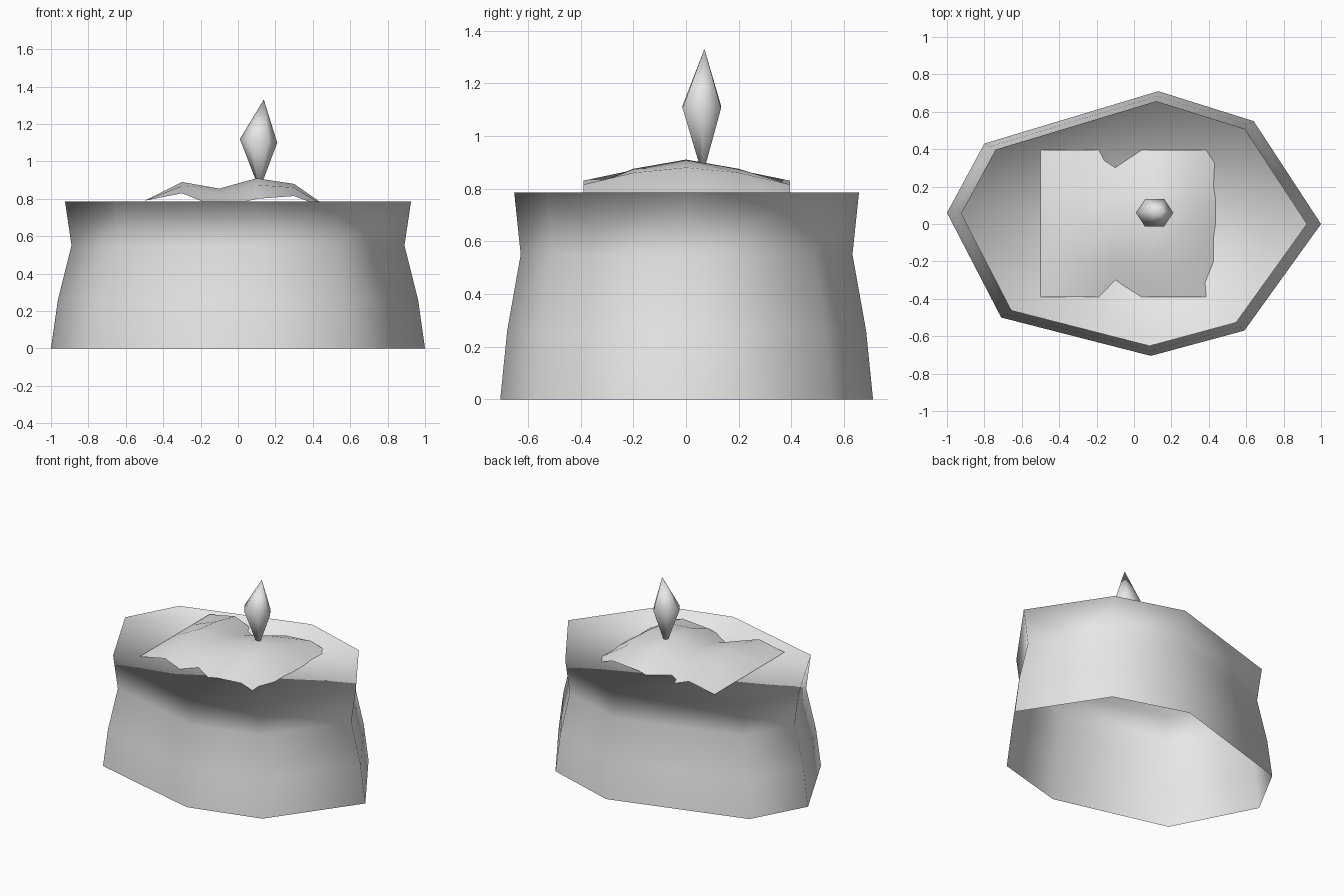
import bpy, bmesh
from mathutils import Vector

if "Cube" in bpy.data.objects:
    bpy.data.objects.remove(bpy.data.objects["Cube"], do_unlink=True)

# single plain material
grey = bpy.data.materials.new("light_grey")
grey.use_nodes = True
colour = (0.8, 0.8, 0.8, 1)
grey.diffuse_color = colour
grey.node_tree.nodes["Principled BSDF"].inputs["Base Color"].default_value = colour


def finish(bm, name):
    """Turn a bmesh into a smooth shaded, coloured object."""
    for face in bm.faces:
        face.smooth = True
    mesh = bpy.data.meshes.new(name)
    bm.to_mesh(mesh)
    bm.free()
    mesh.materials.append(grey)
    obj = bpy.data.objects.new(name, mesh)
    bpy.context.collection.objects.link(obj)
    return obj


def bridge(bm, lower, upper):
    """Join two closed loops of vertices with quads."""
    n = len(lower)
    for i in range(n):
        j = (i + 1) % n
        bm.faces.new((lower[i], lower[j], upper[j], upper[i]))


# body: irregular eight-sided outline, pinched below the rim, open underneath
outline = [(1, 0), (0.64, 0.55), (0.13, 0.71), (-0.8, 0.43),
           (-1, 0.06), (-0.71, -0.5), (0.09, -0.705), (0.59, -0.57)]
levels = [(0, 1), (0.26, 0.963), (0.55, 0.89), (0.785, 0.925)]
bm = bmesh.new()
rings = [[bm.verts.new((x * s, y * s, z)) for x, y in outline] for z, s in levels]
for lower, upper in zip(rings, rings[1:]):
    bridge(bm, lower, upper)
# the lid faces inward so its shading dishes toward the middle
bm.faces.new(rings[-1][::-1])
finish(bm, "body")

# wavy sheet on the lid: height rows by distance from the centre line
columns = [-0.5, -0.3, -0.1, 0.1, 0.3, 0.5]
middle = [0.79, 0.89, 0.855, 0.91, 0.88, 0.74]
inner = [0.79, 0.87, 0.823, 0.875, 0.86, 0.74]
edge = [0.79, 0.83, 0.75, 0.80, 0.815, 0.745]
rows = [(-0.39, edge), (-0.2, inner), (0, middle), (0.2, inner), (0.395, edge)]
bm = bmesh.new()
grid = [[bm.verts.new((x, y, z)) for x, z in zip(columns, heights)]
        for y, heights in rows]
for a, b in zip(grid, grid[1:]):
    for i in range(len(columns) - 1):
        bm.faces.new((a[i], a[i + 1], b[i + 1], b[i]))
finish(bm, "wavy_sheet")

# flame: six-sided drop with a leaning tip
centre = Vector((0.11, 0.06, 1.11))
half_ring = [(0.1, 0), (0.052, 0.073), (-0.052, 0.073)]
hexagon = half_ring + [(-x, -y) for x, y in half_ring]
bm = bmesh.new()
belly = [bm.verts.new(centre + Vector((x, y, -0.1 * x))) for x, y in hexagon]
foot = [bm.verts.new((0.115 + x * 0.12, 0.063 + y * 0.12, 0.88)) for x, y in hexagon]
bridge(bm, foot, belly)
bm.faces.new(foot[::-1])
tip = bm.verts.new((0.138, 0.07, 1.33))
for i in range(6):
    bm.faces.new((belly[i], belly[(i + 1) % 6], tip))
finish(bm, "flame")
